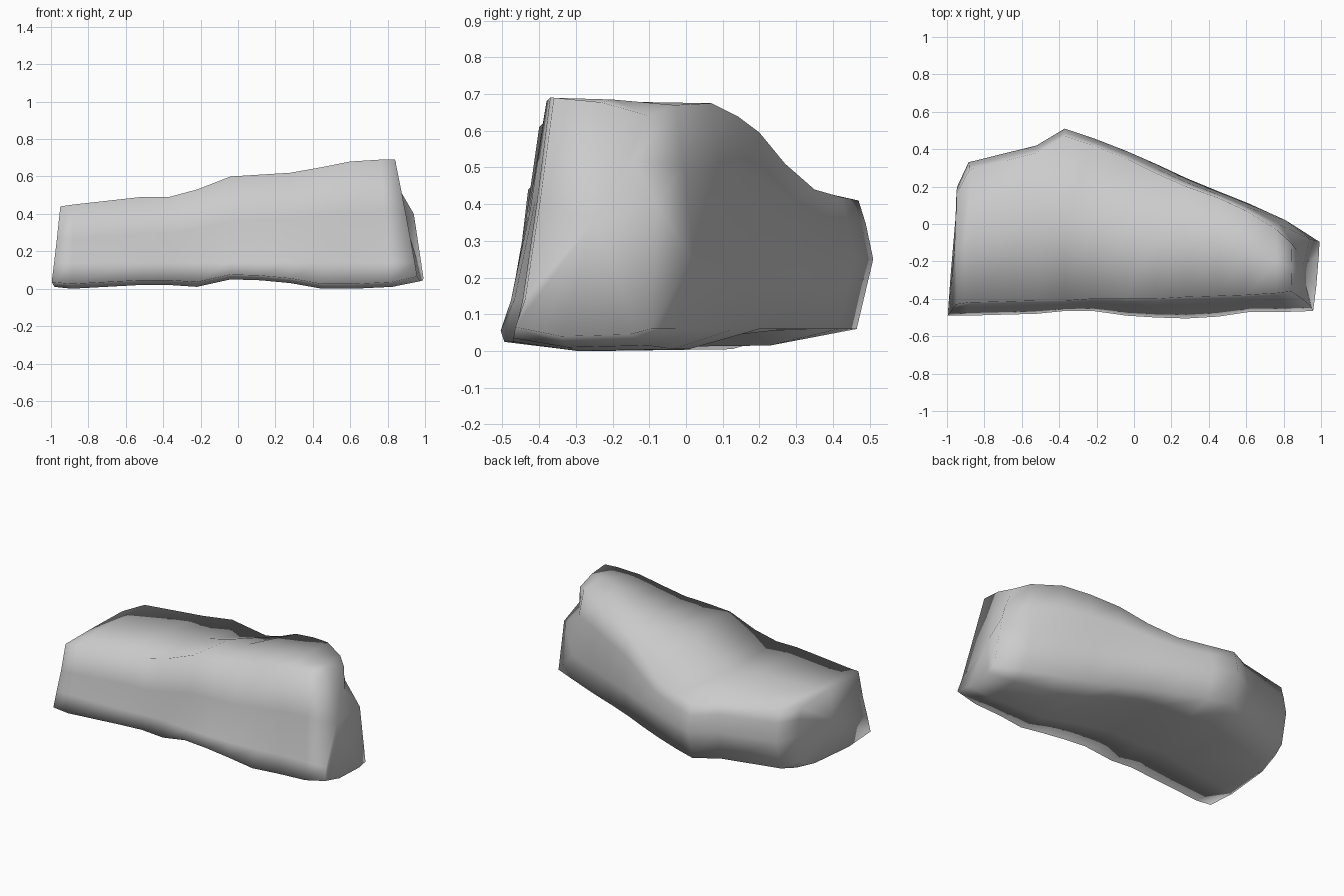
import bpy
import bmesh
from mathutils import Vector

if "Cube" in bpy.data.objects:
    bpy.data.objects.remove(bpy.data.objects["Cube"], do_unlink=True)

# One stone colour
stone = bpy.data.materials.new("grey_stone")
stone.use_nodes = True
colour = (0.6, 0.6, 0.6, 1)
stone.diffuse_color = colour
stone.node_tree.nodes["Principled BSDF"].inputs["Base Color"].default_value = colour

# Cross-sections along the rock: x at front base, x at back base, x at top,
# front y, back y, top front y, top back y, top front z, top back z, underside z
sections = [
    (-1, -.94, -.95, -.49, .2, -.43, .16, .44, .43, .01),
    (-.89, -.89, -.88, -.49, .33, -.42, .29, .45, .44, .0),
    (-.52, -.52, -.52, -.48, .42, -.41, .38, .49, .43, .02),
    (-.37, -.37, -.37, -.465, .51, -.41, .47, .49, .41, .02),
    (-.22, -.22, -.22, -.465, .46, -.4, .42, .53, .42, .01),
    (-.04, -.04, -.04, -.49, .39, -.4, .35, .6, .44, .05),
    (.12, .12, .12, -.5, .32, -.4, .27, .61, .51, .045),
    (.28, .28, .28, -.505, .245, -.39, .2, .62, .595, .03),
    (.45, .45, .45, -.495, .175, -.385, .14, .65, .64, .0),
    (.62, .62, .6, -.47, .11, -.38, .07, .68, .675, .0),
    (.82, .84, .76, -.47, .02, -.37, -.03, .69, .67, .01),
    (.97, 1.01, .84, -.465, -.05, -.36, -.1, .69, .64, .04),
]
BACK_TOP, BACK_SHOULDER, BACK_MIDDLE = 5, 6, 7


def mix(a, b, t):
    return a + (b - a) * t


def ring_points(x_front, x_back, x_top, front, back, top_front, top_back,
                z_front, z_back, z_base):
    """Outline of one slice, from the front foot over the top to the underside."""
    outline = [
        (front, z_base + .025),
        (mix(front, top_front, .25), .14),
        (mix(front, top_front, .65), z_front * .6),
        (top_front, z_front),
        (mix(top_front, top_back, .5), mix(z_front, z_back, .25)),
        (top_back, z_back),
        (mix(top_back, back, .5), mix(z_back, .25, .4)),
        (back, .25),
        (back - .045, .06),
        (mix(front, back, .75), z_base + .005),
        (mix(front, back, .3), z_base),
    ]
    points = []
    for y, z in outline:
        x_base = mix(x_front, x_back, (y - front) / (back - front))
        points.append(Vector((mix(x_base, x_top, z / z_front), y, z)))
    return points


# Loft the slices into a closed body
bm = bmesh.new()
rings = [[bm.verts.new(p) for p in ring_points(*s)] for s in sections]
count = len(rings[0])
for a, b in zip(rings, rings[1:]):
    for i in range(count):
        j = (i + 1) % count
        bm.faces.new((a[i], a[j], b[j], b[i]))

# Notch below the tall corner, with a bulge under it
rings[-1][BACK_TOP].co.x = .84
rings[-1][BACK_SHOULDER].co = (.87, -.14, .52)
rings[-1][BACK_MIDDLE].co = (.94, -.08, .4)

# Close the two ends, the tall one slightly hollow
caps = [bm.faces.new(rings[0]), bm.faces.new(rings[-1])]
centres = bmesh.ops.poke(bm, faces=caps)["verts"]
for v in centres:
    if v.co.x > 0:
        v.co.x -= .02
bmesh.ops.recalc_face_normals(bm, faces=bm.faces)

mesh = bpy.data.meshes.new("rock")
bm.to_mesh(mesh)
bm.free()
mesh.materials.append(stone)
mesh.shade_smooth()
rock = bpy.data.objects.new("rock", mesh)
bpy.context.collection.objects.link(rock)
